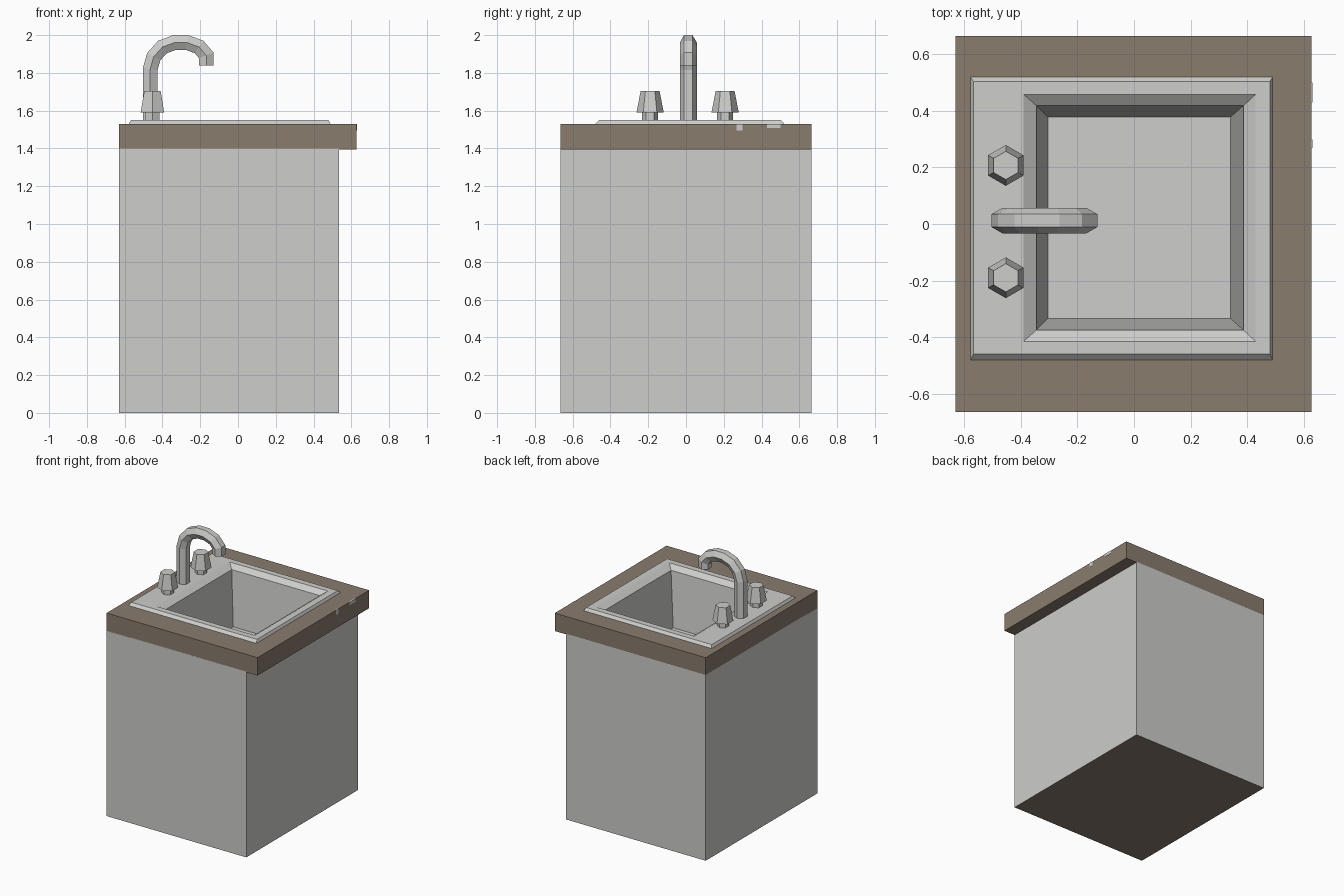
import bpy, bmesh, math
from mathutils import Vector

if "Cube" in bpy.data.objects:
    bpy.data.objects.remove(bpy.data.objects["Cube"])


def material(name, rgb):
    m = bpy.data.materials.new(name)
    m.diffuse_color = (*rgb, 1)
    m.use_nodes = True
    m.node_tree.nodes["Principled BSDF"].inputs["Base Color"].default_value = m.diffuse_color
    return m


GREY = material("light grey", (0.61, 0.61, 0.595))
BROWN = material("worktop brown", (0.25, 0.20, 0.155))


def loft(name, loops, mats, cap_start=False, cap_end=False, closed=False):
    """Join loops of points with flat quads."""
    bm = bmesh.new()
    rings = [[bm.verts.new(p) for p in lp] for lp in loops]
    pairs = list(zip(rings, rings[1:]))
    if closed:
        pairs.append((rings[-1], rings[0]))
    for a, b in pairs:
        n = len(a)
        for i in range(n):
            j = (i + 1) % n
            bm.faces.new((a[i], a[j], b[j], b[i]))
    if cap_start:
        bm.faces.new(rings[0][::-1])
    if cap_end:
        bm.faces.new(rings[-1])
    bm.normal_update()
    me = bpy.data.meshes.new(name)
    bm.to_mesh(me)
    bm.free()
    for m in mats:
        me.materials.append(m)
    ob = bpy.data.objects.new(name, me)
    bpy.context.collection.objects.link(ob)
    return ob


def rect(x0, x1, y0, y1, z):
    return [(x0, y0, z), (x1, y0, z), (x1, y1, z), (x0, y1, z)]


def hexagon(x, y, r, z):
    return [(x + r * math.sin(-k * math.pi / 3), y + r * math.cos(k * math.pi / 3), z)
            for k in range(6)]


# Cabinet, open under the worktop, with a brown underside
cabinet = loft("cabinet", [rect(-0.63, 0.535, -0.665, 0.665, z) for z in (0, 1.4)],
               [GREY, BROWN], cap_start=True)
for f in cabinet.data.polygons:
    f.material_index = 1 if f.normal.z < -0.5 else 0

# Worktop frame with a cut-out for the sink
outer, hole = (-0.63, 0.628, -0.665, 0.665), (-0.53, 0.46, -0.44, 0.485)
loft("worktop", [rect(*outer, 1.395), rect(*outer, 1.53),
                 rect(*hole, 1.53), rect(*hole, 1.395)], [BROWN], closed=True)

# Sink: raised rim, sloping lip, tapered basin
loft("sink", [rect(-0.578, 0.49, -0.48, 0.52, 1.53),
              rect(-0.567, 0.48, -0.46, 0.503, 1.55),
              rect(-0.39, 0.43, -0.415, 0.458, 1.55),
              rect(-0.345, 0.387, -0.375, 0.418, 1.52),
              rect(-0.304, 0.341, -0.334, 0.378, 1.115)], [GREY], cap_end=True)

# Tap knobs on short stems
for side, y in (("back", 0.207), ("front", -0.19)):
    loft(side + "_knob", [hexagon(-0.453, y, r, z) for r, z in
                          ((0.042, 1.55), (0.042, 1.59), (0.072, 1.59), (0.05, 1.705))],
         [GREY], cap_end=True)

# Curved spout: hexagonal section swept with mitred joints
path = [Vector((x, 0.012, z)) for x, z in
        ((-0.465, 1.55), (-0.465, 1.82), (-0.446, 1.886), (-0.4, 1.937), (-0.335, 1.961),
         (-0.27, 1.961), (-0.206, 1.937), (-0.168, 1.893), (-0.168, 1.84))]
loops = []
for i, p in enumerate(path):
    d_in = (p - path[max(i - 1, 0)]).normalized()
    d_out = (path[min(i + 1, len(path) - 1)] - p).normalized()
    t = (d_in + d_out).normalized()
    side = Vector((-t.z, 0, t.x))
    stretch = 1 / max(t.dot(d_in), t.dot(d_out))
    loops.append([p + Vector((0, 0.045 * math.cos(a), 0)) + side * 0.045 * stretch * math.sin(a)
                  for a in (k * math.pi / 3 for k in range(6))])
loft("spout", loops, [GREY], cap_end=True)

# Small worn patches on the worktop edge
for n, (y0, y1, z0) in enumerate(((0.268, 0.298, 1.495), (0.43, 0.5, 1.507))):
    loft("worn_patch_%d" % n, [rect(0.62, 0.63, y0, y1, z) for z in (z0, 1.53)],
         [GREY], cap_start=True, cap_end=True)
